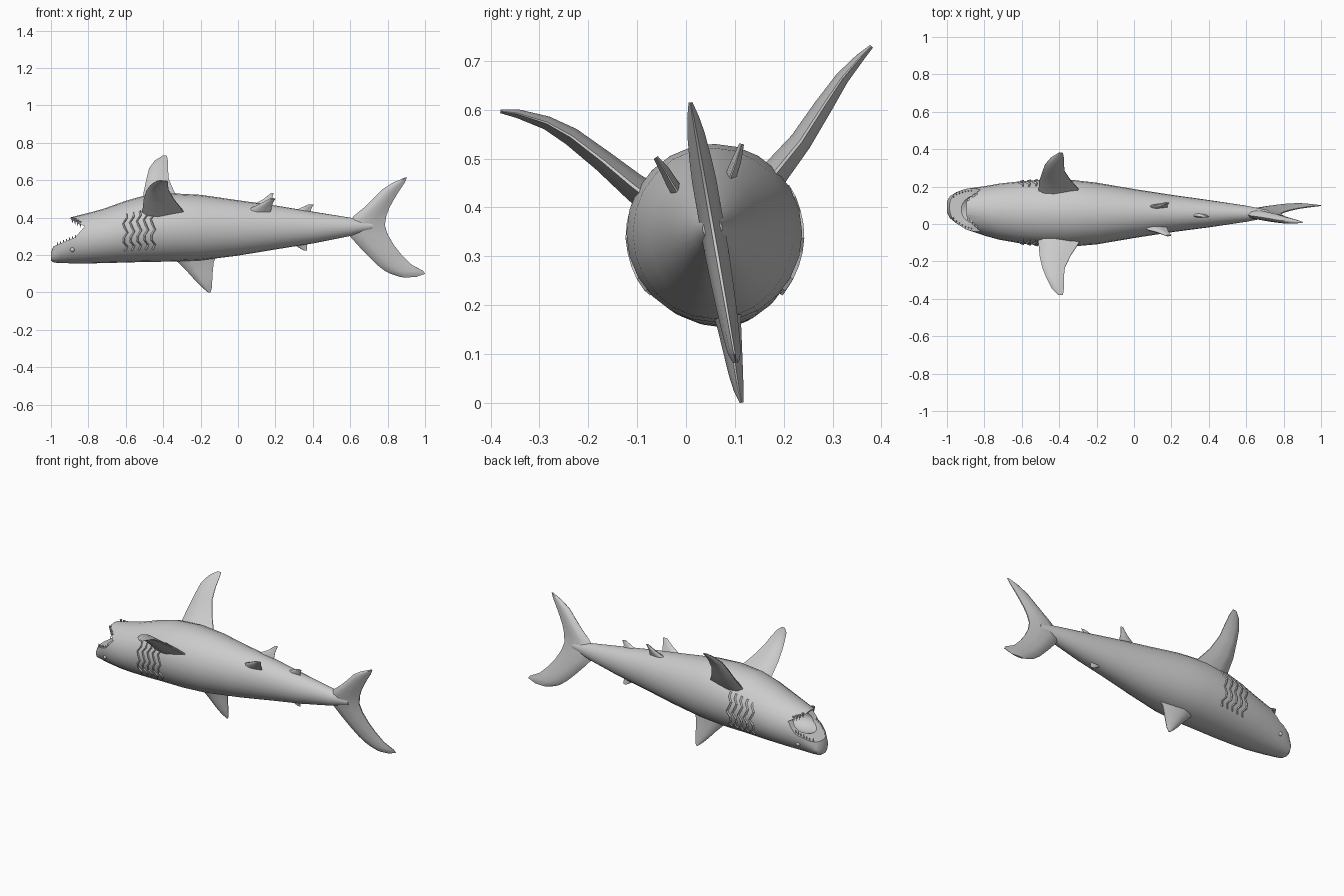
import bpy, bmesh, math
from mathutils import Vector, Matrix

if "Cube" in bpy.data.objects:
    bpy.data.objects.remove(bpy.data.objects["Cube"])

skin = bpy.data.materials.new("skin_grey")
skin.use_nodes = True
GREY = (0.6, 0.6, 0.6, 1)
skin.diffuse_color = GREY
skin.node_tree.nodes["Principled BSDF"].inputs["Base Color"].default_value = GREY


def add(name, bm, angle=32):
    bmesh.ops.recalc_face_normals(bm, faces=bm.faces)
    mesh = bpy.data.meshes.new(name)
    bm.to_mesh(mesh)
    bm.free()
    obj = bpy.data.objects.new(name, mesh)
    bpy.context.collection.objects.link(obj)
    mesh.materials.append(skin)
    finish(mesh, angle)
    return obj


def finish(mesh, angle):
    mesh.shade_smooth()
    mesh.set_sharp_from_angle(angle=math.radians(angle))


def loft(rings):
    bm = bmesh.new()
    loops = [[bm.verts.new(p) for p in ring] for ring in rings]
    n = len(loops[0])
    for a, b in zip(loops, loops[1:]):
        for i in range(n):
            j = (i + 1) % n
            bm.faces.new((a[i], a[j], b[j], b[i]))
    bm.faces.new(loops[0])
    bm.faces.new(loops[-1])
    return bm


# Body sections: x, centre y, half width, lowest z, highest z
BODY = [
    (-1.0, .09, .03, .17, .215), (-.985, .09, .058, .16, .25),
    (-.95, .087, .083, .157, .33), (-.9, .08, .108, .156, .40),
    (-.8, .07, .132, .155, .425), (-.72, .066, .15, .157, .447),
    (-.6, .062, .167, .16, .49), (-.5, .06, .175, .163, .518),
    (-.35, .058, .18, .165, .53), (-.2, .056, .165, .172, .522),
    (0, .056, .131, .197, .493), (.2, .056, .1, .23, .465),
    (.4, .055, .073, .262, .432), (.6, .055, .043, .302, .40),
    (.72, .054, .02, .335, .38)]


def section(x):
    for a, b in zip(BODY, BODY[1:]):
        if x <= b[0]:
            t = (x - a[0]) / (b[0] - a[0])
            return [p + (q - p) * t for p, q in zip(a, b)]


def skin_point(x, ang, grow=1.0):
    _, yc, hy, lo, hi = section(x)
    return (x, yc + grow * hy * math.cos(ang),
            (lo + hi) / 2 + grow * (hi - lo) / 2 * math.sin(ang))


body = add("body", loft([[skin_point(s[0], math.tau * i / 24) for i in range(24)]
                         for s in BODY]))

# Mouth opening: a side notch and a hollow throat
NOTCH = [(-.905, .47), (-.895, .392), (-.82, .353), (-.87, .295),
         (-.95, .262), (-1.03, .228), (-1.1, .47)]
notch = add("mouth_cutter", loft([[(x, y, z) for x, z in NOTCH] for y in (-.3, .4)]))
bm = bmesh.new()
bmesh.ops.create_uvsphere(bm, u_segments=20, v_segments=12, radius=1)
bmesh.ops.transform(bm, verts=bm.verts, matrix=Matrix.Translation((-.85, .077, .318))
                    @ Matrix.Diagonal((.12, .08, .058, 1)))
throat = add("throat_cutter", bm)
for cutter in (notch, throat):
    mod = body.modifiers.new(cutter.name, "BOOLEAN")
    mod.operation, mod.solver, mod.object = "DIFFERENCE", "EXACT", cutter
bpy.context.view_layer.update()
cut = bpy.data.meshes.new_from_object(body.evaluated_get(bpy.context.evaluated_depsgraph_get()))
body.modifiers.clear()
body.data = cut
finish(cut, 32)
for cutter in (notch, throat):
    bpy.data.objects.remove(cutter)

# Fins: lens sections whose chord runs along x
LENS = [(0, 0), (.12, .7), (.38, 1), (.72, .6), (1, .12)]


def fin(name, stations):
    # station: leading x, trailing x, y, z, thickness
    rings = []
    for i, (le, te, y, z, th) in enumerate(stations):
        a, b = stations[max(i - 1, 0)], stations[min(i + 1, len(stations) - 1)]
        side = Vector((0, -(b[3] - a[3]), b[2] - a[2])).normalized() * th / 2
        upper = [Vector((le + (te - le) * t, y, z)) + side * h for t, h in LENS]
        lower = [Vector((le + (te - le) * t, y, z)) - side * h for t, h in LENS[:0:-1]]
        rings.append(upper + lower)
    return add(name, loft(rings), 40)


fin("left_pectoral_fin", [
    (-.52, -.27, .14, .42, .07), (-.51, -.30, .19, .48, .055),
    (-.505, -.34, .235, .535, .045), (-.49, -.37, .28, .605, .038),
    (-.475, -.375, .32, .665, .028), (-.445, -.375, .355, .705, .018),
    (-.405, -.38, .38, .73, .008)])
fin("right_pectoral_fin", [
    (-.52, -.27, -.05, .40, .07), (-.51, -.30, -.11, .445, .055),
    (-.505, -.34, -.17, .495, .045), (-.49, -.37, -.235, .545, .038),
    (-.47, -.375, -.285, .573, .028), (-.44, -.375, -.345, .592, .018),
    (-.405, -.38, -.38, .597, .008)])
fin("dorsal_fin", [
    (-.38, -.11, .08, .21, .07), (-.32, -.13, .088, .16, .05),
    (-.27, -.135, .095, .11, .04), (-.225, -.138, .102, .06, .03),
    (-.19, -.14, .108, .025, .02), (-.16, -.147, .114, 0, .008)])
fin("left_pelvic_fin", [
    (.04, .17, .085, .43, .03), (.07, .18, .092, .465, .024),
    (.13, .18, .103, .495, .02), (.175, .19, .114, .53, .01)])
fin("right_pelvic_fin", [
    (.04, .17, -.01, .42, .03), (.07, .18, -.03, .452, .024),
    (.12, .185, -.043, .475, .02), (.17, .2, -.062, .502, .01)])
fin("anal_fin", [
    (.28, .39, .05, .42, .03), (.32, .39, .044, .445, .02),
    (.375, .405, .038, .47, .008)])
fin("rear_dorsal_fin", [
    (.25, .38, .065, .29, .03), (.29, .37, .07, .26, .02),
    (.35, .37, .077, .225, .008)])

# Tail fin, rolled slightly about the body axis: z, leading x, trailing x, thickness
TAIL = [(.615, .893, .904, .008), (.585, .825, .89, .024), (.55, .77, .866, .036),
        (.50, .722, .835, .045), (.455, .675, .81, .05), (.41, .62, .793, .05),
        (.36, .58, .785, .05), (.31, .59, .80, .05), (.25, .643, .835, .046),
        (.20, .69, .875, .042), (.15, .74, .925, .036), (.115, .785, .99, .03),
        (.1, .815, 1.0, .026), (.082, .87, .95, .012)]
fin("tail_fin", [(le, te, .01 + (.61 - z) * .175, z, th) for z, le, te, th in TAIL])


# Gill flaps wrapped round both flanks
def gill(name, x, sign):
    rings = []
    for i in range(9):
        ang = math.radians(-38 + 9 * i)
        if sign < 0:
            ang = math.pi - ang
        bow = x + .012 * math.sin(i * 1.9)
        rings.append([skin_point(bow - .009, ang, .97), skin_point(bow + .004, ang, 1.035),
                      skin_point(bow + .009, ang, .97)])
    add(name, loft(rings), 20)


for sign, label in ((1, "left"), (-1, "right")):
    for i in range(5):
        gill(f"{label}_gill_{i + 1}", -.605 + .037 * i, sign)


# Teeth along both jaws
def teeth(name, xs, height, up):
    bm = bmesh.new()
    for x in xs:
        z = height(x)
        _, yc, hy, lo, hi = section(x)
        half = hy * math.sqrt(max(0, 1 - ((2 * z - lo - hi) / (hi - lo)) ** 2)) * .88
        for s in (-1, 1):
            flip = Matrix.Rotation(0 if up else math.pi, 4, "X")
            bmesh.ops.create_cone(bm, segments=5, radius1=.008, radius2=0, depth=.034,
                                  cap_ends=True,
                                  matrix=Matrix.Translation((x, yc + s * half, z)) @ flip)
    add(name, bm, 20)


teeth("snout_teeth", [-.965 + .016 * i for i in range(7)],
      lambda x: .262 + (x + .95) * .41, True)
teeth("jaw_teeth", [-.885 + .014 * i for i in range(4)],
      lambda x: .387 - (x + .89) * .5, False)

# Eyes low on the snout
bm = bmesh.new()
for ang in (-25, 205):
    bmesh.ops.create_icosphere(bm, subdivisions=2, radius=.013, matrix=Matrix.Translation(
        skin_point(-.885, math.radians(ang), .97)))
add("eyes", bm, 60)
